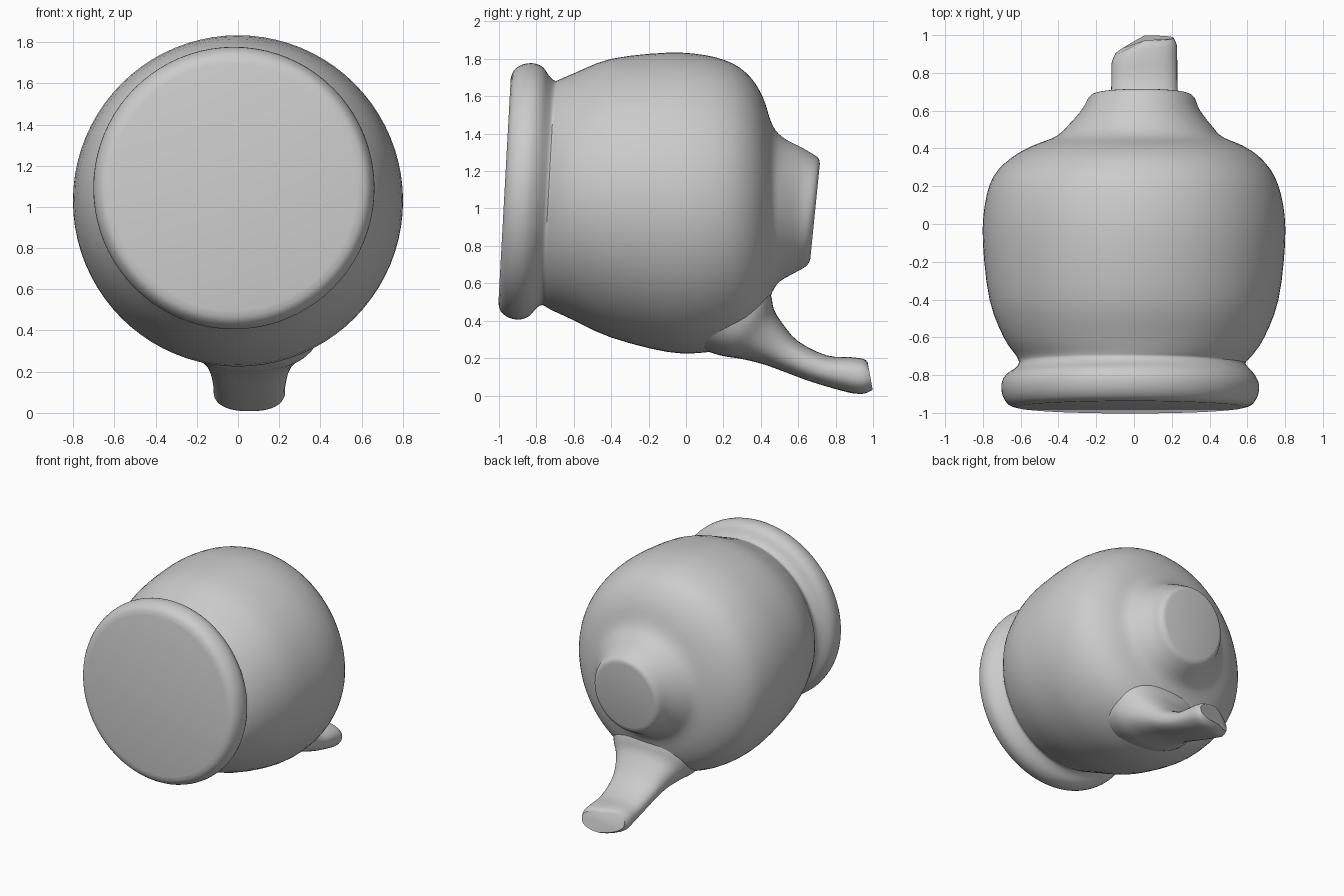
import bpy, bmesh, math
from mathutils import Vector

cube = bpy.data.objects.get("Cube")
if cube:
    bpy.data.objects.remove(cube)

clay = bpy.data.materials.new("grey clay")
clay.use_nodes = True
clay.diffuse_color = (0.6, 0.6, 0.6, 1)
bsdf = clay.node_tree.nodes["Principled BSDF"]
bsdf.inputs["Base Color"].default_value = (0.6, 0.6, 0.6, 1)
bsdf.inputs["Roughness"].default_value = 0.8


def smooth_rows(rows, steps=3):
    """Catmull-Rom interpolation between rows of numbers."""
    rows = [Vector(r) for r in rows]
    out = []
    for i in range(len(rows) - 1):
        a, b, c, d = (rows[max(i - 1, 0)], rows[i], rows[i + 1],
                      rows[min(i + 2, len(rows) - 1)])
        for k in range(steps):
            t = k / steps
            out.append(0.5 * (2 * b + (c - a) * t + (2 * a - 5 * b + 4 * c - d) * t * t
                              + (3 * b - a - 3 * c + d) * t ** 3))
    return out + [rows[-1]]


def loft(name, rings):
    """Skin a closed shape through rings of points, with flat end caps."""
    bm = bmesh.new()
    loops = [[bm.verts.new(p) for p in ring] for ring in rings]
    n = len(loops[0])
    for a, b in zip(loops, loops[1:]):
        for i in range(n):
            bm.faces.new((a[i], a[(i + 1) % n], b[(i + 1) % n], b[i]))
    bm.faces.new(loops[0])
    bm.faces.new(loops[-1])
    bmesh.ops.recalc_face_normals(bm, faces=bm.faces)
    mesh = bpy.data.meshes.new(name)
    bm.to_mesh(mesh)
    bm.free()
    mesh.materials.append(clay)
    ob = bpy.data.objects.new(name, mesh)
    bpy.context.collection.objects.link(ob)
    bpy.ops.object.select_all(action='DESELECT')
    ob.select_set(True)
    bpy.context.view_layer.objects.active = ob
    bpy.ops.object.shade_smooth_by_angle(angle=math.radians(42))
    return ob


def angles(n):
    return [2 * math.pi * i / n for i in range(n)]


# Jug lying on its side: y, centre x, centre z, radius x, radius z, tilt
body_profile = [
    (-0.970, -0.02, 1.095, 0.600, 0.600, 0.055),   # foot disc
    (-0.955, -0.02, 1.095, 0.645, 0.645, 0.055),
    (-0.910, -0.02, 1.093, 0.675, 0.677, 0.055),
    (-0.850, -0.02, 1.091, 0.682, 0.685, 0.055),
    (-0.800, -0.02, 1.090, 0.660, 0.664, 0.055),
    (-0.765, -0.01, 1.088, 0.620, 0.620, 0.055),
    (-0.735, -0.01, 1.083, 0.600, 0.600, 0.055),   # groove
    (-0.700, 0.00, 1.075, 0.622, 0.615, 0.040),
    (-0.600, 0.00, 1.065, 0.690, 0.660, 0.010),    # belly
    (-0.400, 0.00, 1.055, 0.765, 0.745, 0.0),
    (-0.100, 0.00, 1.033, 0.800, 0.800, 0.0),
    (0.100, 0.00, 1.025, 0.790, 0.795, 0.0),
    (0.250, 0.00, 1.020, 0.745, 0.755, 0.0),
    (0.350, 0.01, 1.010, 0.660, 0.685, 0.0),
    (0.415, 0.02, 1.005, 0.555, 0.580, 0.0),
    (0.460, 0.025, 1.000, 0.445, 0.450, 0.0),      # shoulder into neck
    (0.510, 0.03, 0.995, 0.390, 0.385, 0.02),
    (0.600, 0.035, 0.990, 0.315, 0.335, 0.06),
    (0.660, 0.04, 0.985, 0.285, 0.300, 0.09),
    (0.682, 0.04, 0.985, 0.265, 0.280, 0.10),      # broken neck end
    (0.690, 0.04, 0.985, 0.245, 0.255, 0.10),
]
body_rings = [
    [(cx + rx * math.cos(a), y + tilt * rz * math.sin(a), cz + rz * math.sin(a))
     for a in angles(80)]
    for y, cx, cz, rx, rz, tilt in smooth_rows(body_profile)
]
loft("jug_body", body_rings)

# Handle stub: upper y, z, lower y, z, half width, skew of the left side
handle_path = [
    (0.38, 0.68, 0.05, 0.26, 0.36, 0.0),
    (0.45, 0.55, 0.18, 0.215, 0.33, 0.0),
    (0.47, 0.46, 0.30, 0.195, 0.27, 0.0),
    (0.52, 0.38, 0.42, 0.165, 0.22, 0.0),
    (0.60, 0.29, 0.53, 0.125, 0.19, 0.0),
    (0.75, 0.215, 0.68, 0.070, 0.176, 0.0),
    (0.88, 0.205, 0.84, 0.025, 0.174, 0.25),
    (0.95, 0.195, 0.94, 0.008, 0.172, 0.50),
    (0.972, 0.175, 0.998, 0.030, 0.155, 0.55),
]
HANDLE_X = 0.055


def handle_ring(row):
    y1, z1, y2, z2, half, skew = row
    ring = []
    for a in angles(40):
        # slightly squared oval section
        c, s = (math.copysign(abs(f(a)) ** 0.85, f(a)) for f in (math.cos, math.sin))
        t = (1 + s) / 2
        shift = skew * min(half * c, 0)
        ring.append((HANDLE_X + half * c, y2 + (y1 - y2) * t + shift, z2 + (z1 - z2) * t))
    return ring


loft("handle_stub", [handle_ring(r) for r in smooth_rows(handle_path)])
